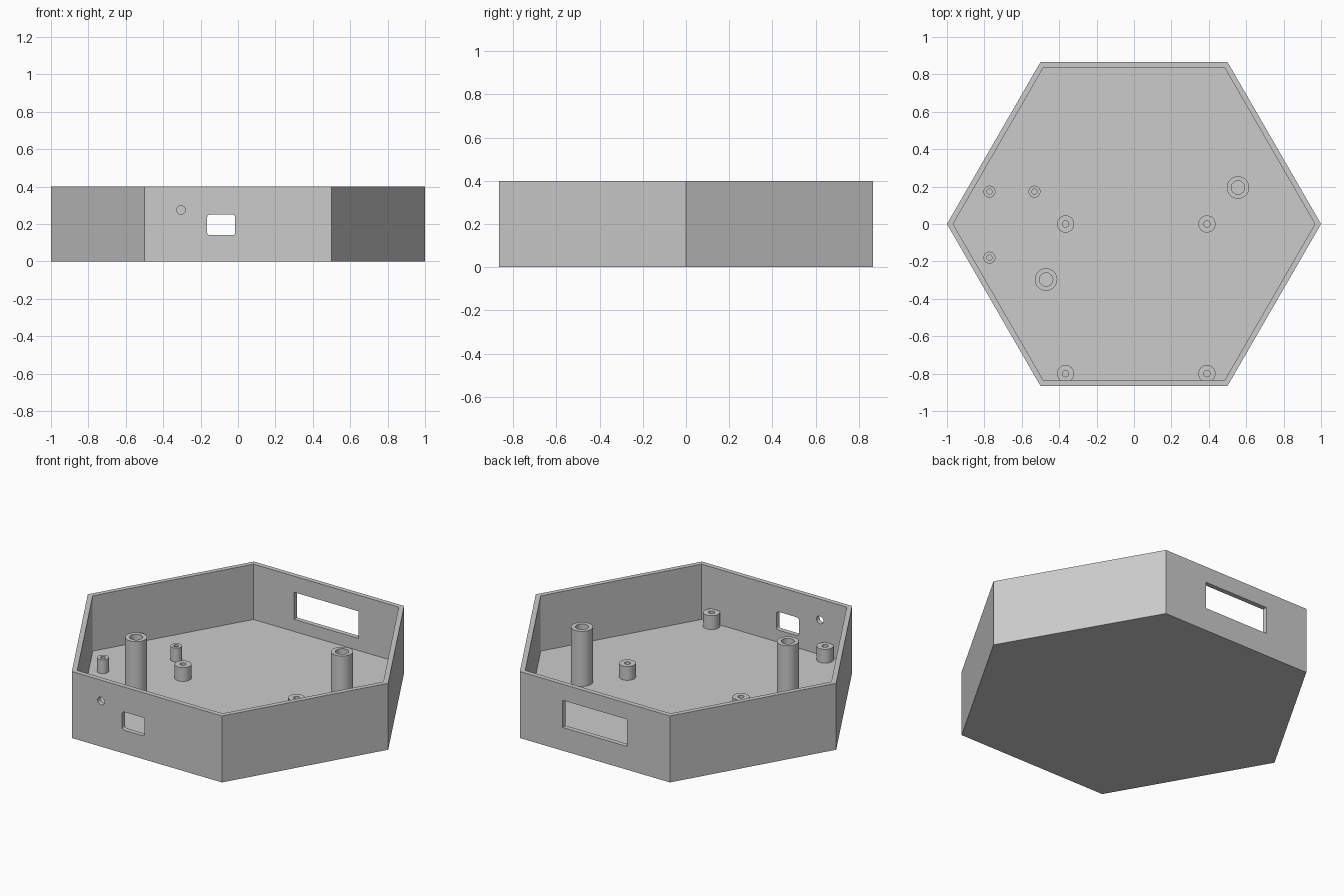
import bpy, bmesh
from math import cos, sin, pi, radians
from mathutils import Matrix

cube = bpy.data.objects.get("Cube")
if cube:
    bpy.data.objects.remove(cube, do_unlink=True)

grey = bpy.data.materials.new("plain grey")
grey.use_nodes = True
colour = (0.6, 0.6, 0.6, 1)
grey.diffuse_color = colour
grey.node_tree.nodes["Principled BSDF"].inputs["Base Color"].default_value = colour

HEIGHT, FLOOR, POST_TOP = 0.4, 0.067, 0.15
WALL_Y = 0.85


def finish(name, bm):
    bmesh.ops.recalc_face_normals(bm, faces=bm.faces)
    mesh = bpy.data.meshes.new(name)
    bm.to_mesh(mesh)
    bm.free()
    mesh.materials.append(grey)
    obj = bpy.data.objects.new(name, mesh)
    bpy.context.collection.objects.link(obj)
    return obj


def smooth(obj):
    bpy.ops.object.select_all(action='DESELECT')
    obj.select_set(True)
    bpy.context.view_layer.objects.active = obj
    bpy.ops.object.shade_smooth_by_angle(angle=radians(30))


def ring(radius, sides, cx=0, cz=0):
    return [(cx + radius * cos(2 * pi * i / sides),
             cz + radius * sin(2 * pi * i / sides)) for i in range(sides)]


def rounded_rect(x0, x1, z0, z1, r, steps=5):
    pts = []
    corners = [(x1 - r, z1 - r), (x0 + r, z1 - r), (x0 + r, z0 + r), (x1 - r, z0 + r)]
    for k, (cx, cz) in enumerate(corners):
        for i in range(steps + 1):
            a = pi / 2 * (k + i / steps)
            pts.append((cx + r * cos(a), cz + r * sin(a)))
    return pts


def prism(name, outline, low, high, upright=False):
    """Extrude an outline along z, or along y when upright."""
    bm = bmesh.new()
    base = bm.faces.new([bm.verts.new((a, b, low)) for a, b in outline])
    new = bmesh.ops.extrude_face_region(bm, geom=[base])["geom"]
    top = [v for v in new if isinstance(v, bmesh.types.BMVert)]
    bmesh.ops.translate(bm, verts=top, vec=(0, 0, high - low))
    if upright:
        bm.transform(Matrix(((1, 0, 0, 0), (0, 0, 1, 0), (0, 1, 0, 0), (0, 0, 0, 1))))
    return finish(name, bm)


def cut(target, cutter):
    cutter.hide_render = True
    mod = target.modifiers.new("cut", 'BOOLEAN')
    mod.operation, mod.solver, mod.object = 'DIFFERENCE', 'EXACT', cutter
    bpy.context.view_layer.objects.active = target
    bpy.ops.object.modifier_apply(modifier=mod.name)
    bpy.data.objects.remove(cutter, do_unlink=True)


def post(name, x, y, outer, inner, top, sides=32):
    """Hollow round post, sunk slightly into the floor."""
    bm = bmesh.new()
    low = FLOOR - 0.01
    profile = [(outer, low), (outer, top), (inner, top), (inner, low)]
    loops = [[bm.verts.new((x + a, y + b, z)) for a, b in ring(r, sides)]
             for r, z in profile]
    for lo, hi in zip(loops, loops[1:]):
        for i in range(sides):
            j = (i + 1) % sides
            bm.faces.new((lo[i], lo[j], hi[j], hi[i]))
    smooth(finish(name, bm))


# Hexagonal tray with its hollow interior
tray = prism("hexagonal_tray", ring(1, 6), 0, HEIGHT)
cut(tray, prism("cavity_cutter", ring(0.967, 6), FLOOR, HEIGHT + 0.1))

# Openings in the front and back walls
front, back = (-WALL_Y - 0.1, -WALL_Y + 0.1), (WALL_Y - 0.1, WALL_Y + 0.1)
cut(tray, prism("port_cutter", rounded_rect(-0.165, -0.015, 0.14, 0.25, 0.015),
                *front, upright=True))
cut(tray, prism("round_hole_cutter", ring(0.023, 32, -0.305, 0.275),
                *front, upright=True))
slot = [(-0.215, 0.14), (0.215, 0.14), (0.215, 0.303), (-0.215, 0.303)]
cut(tray, prism("slot_cutter", slot, *back, upright=True))
smooth(tray)

# Tall lid posts
for n, (x, y) in enumerate([(-0.47, -0.297), (0.556, 0.195)], 1):
    post(f"lid_post_{n}", x, y, 0.06, 0.036, HEIGHT - 0.002)

# Short board posts
for side, x in (("right", -0.366), ("left", 0.39)):
    for row, y in (("front", -0.8), ("middle", 0)):
        post(f"board_post_{row}_{side}", x, y, 0.046, 0.017, POST_TOP)

# Small side posts
for n, (x, y) in enumerate([(-0.773, 0.173), (-0.532, 0.173), (-0.773, -0.18)], 1):
    post(f"small_post_{n}", x, y, 0.032, 0.014, POST_TOP)
